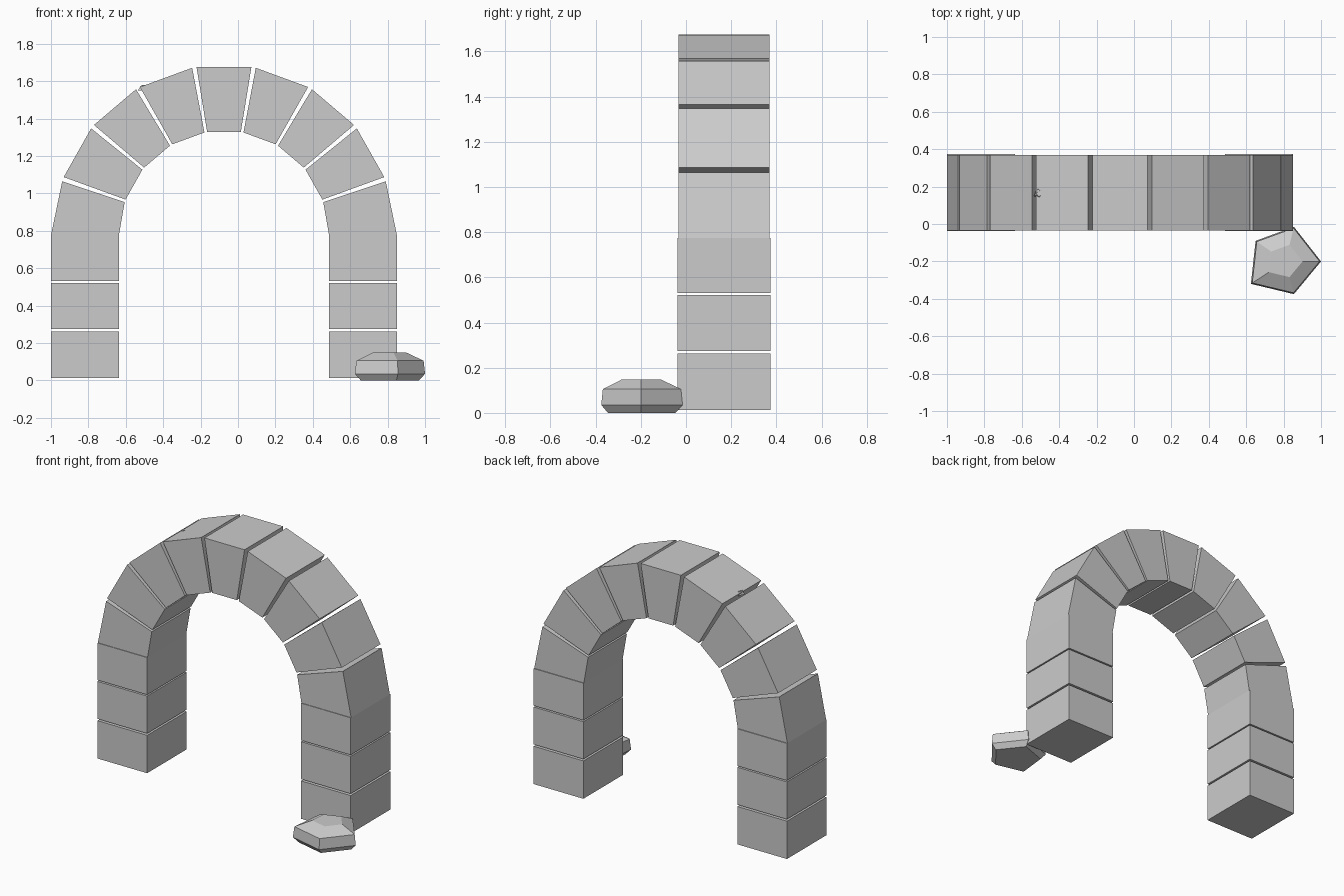
import bpy, bmesh
from math import sin, cos, radians

if "Cube" in bpy.data.objects:
    bpy.data.objects.remove(bpy.data.objects["Cube"])

CX, CZ = -0.075, 0.775          # centre of the arch curve
R_IN, R_OUT = 0.56, 0.912       # voussoir radii
P_IN, P_OUT = 0.562, 0.925      # pillar half-spans
GAP = 0.75                      # half joint width in degrees


def mesh_object(name, rings):
    """Bridge equal-length vertex rings and cap both ends."""
    bm = bmesh.new()
    loops = [[bm.verts.new(p) for p in ring] for ring in rings]
    n = len(loops[0])
    for a, b in zip(loops, loops[1:]):
        for i in range(n):
            j = (i + 1) % n
            bm.faces.new((a[i], a[j], b[j], b[i]))
    bm.faces.new(loops[0][::-1])
    bm.faces.new(loops[-1])
    bmesh.ops.recalc_face_normals(bm, faces=bm.faces)
    me = bpy.data.meshes.new(name)
    bm.to_mesh(me)
    bm.free()
    ob = bpy.data.objects.new(name, me)
    bpy.context.collection.objects.link(ob)
    return ob


def block(name, profile, y0, y1):
    """Extrude an x-z profile through the wall thickness."""
    return mesh_object(name, [[(x, y, z) for x, z in profile] for y in (y0, y1)])


def polar(r, deg):
    return (CX + r * cos(radians(deg)), CZ + r * sin(radians(deg)))


# Pillar blocks and the springers resting on them
for side, s in (("left", -1), ("right", 1)):
    xi, xo = CX + s * P_IN, CX + s * P_OUT
    for k, (z0, z1) in enumerate(((0.012, 0.262), (0.274, 0.521), (0.53, CZ))):
        block(f"{side}_pillar_block_{k + 1}",
              [(xi, z0), (xo, z0), (xo, z1), (xi, z1)], -0.038, 0.375)
    a = 19.25 - GAP
    a = a if s > 0 else 180 - a
    block(f"{side}_springer", [(xi, CZ), (xo, CZ), polar(R_OUT, a), polar(R_IN, a)],
          -0.034, 0.37)

# Wedge stones around the curve
joints = [19.25, 39.6, 59.7, 80, 100, 120.3, 140.4, 160.75]
for k, (a, b) in enumerate(zip(joints, joints[1:])):
    a, b = a + GAP, b - GAP
    name = "keystone" if k == 3 else f"arch_stone_{k + 1}"
    block(name, [polar(R_IN, a), polar(R_OUT, a), polar(R_OUT, b), polar(R_IN, b)],
          -0.034, 0.37)

# Fallen five-sided rock beside the right pillar
outline = [(1.0, -0.2), (0.855, -0.015), (0.65, -0.09), (0.625, -0.32), (0.855, -0.375)]
mx, my = 0.81, -0.2
rings = [[(mx + (x - mx) * f, my + (y - my) * f, z) for x, y in outline]
         for z, f in ((0.0, 0.83), (0.035, 1.0), (0.105, 0.96), (0.148, 0.48))]
mesh_object("fallen_rock", rings)

# Tiny chip lodged in the upper left joint
mesh_object("stone_chip", [
    [(-0.535, 0.15, 1.55), (-0.5, 0.135, 1.55), (-0.485, 0.165, 1.55), (-0.515, 0.2, 1.55)],
    [(-0.52, 0.155, 1.575), (-0.505, 0.145, 1.58), (-0.495, 0.165, 1.58), (-0.513, 0.19, 1.578)],
])
